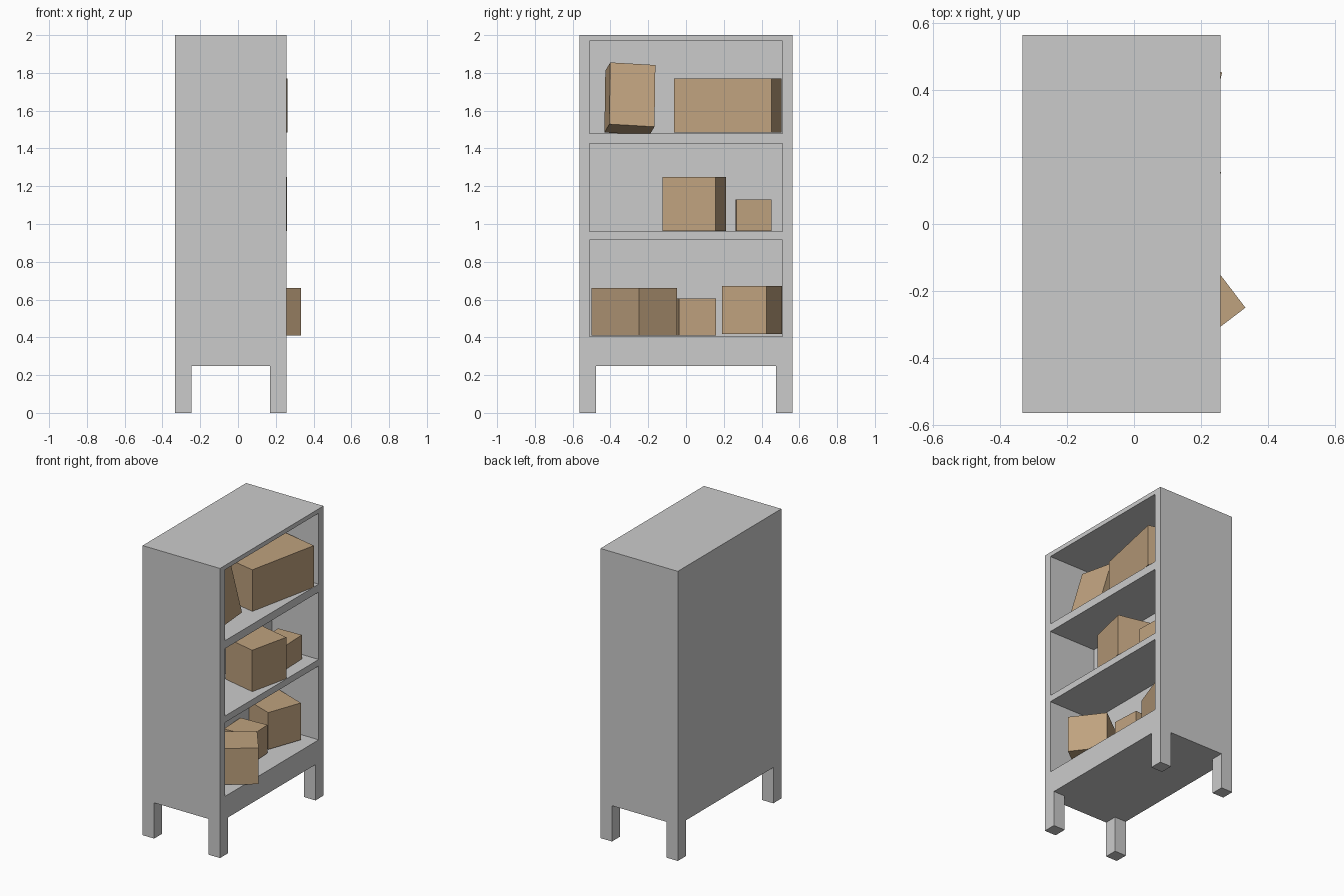
import bpy, bmesh
from math import radians
from mathutils import Vector, Euler

if "Cube" in bpy.data.objects:
    bpy.data.objects.remove(bpy.data.objects["Cube"])

X0, X1, Y, Z0, Z1 = -0.333, 0.258, 0.565, 0.247, 2.0
BACK_X = -0.10                      # depth of the shelf bays
BAY_Y = 0.512                       # half width of the bays
BAYS = [(0.405, 0.915), (0.96, 1.425), (1.48, 1.97)]
LEG = 0.088


def finish(bm, name):
    bmesh.ops.recalc_face_normals(bm, faces=bm.faces)
    mesh = bpy.data.meshes.new(name)
    bm.to_mesh(mesh)
    bm.free()
    obj = bpy.data.objects.new(name, mesh)
    bpy.context.collection.objects.link(obj)
    return obj


def cuboid(size):
    bm = bmesh.new()
    bmesh.ops.create_cube(bm, size=1)
    bmesh.ops.scale(bm, vec=size, verts=bm.verts)
    return bm


def cut(bm, axis, value):
    co, no = Vector(), Vector()
    co[axis], no[axis] = value, 1
    bmesh.ops.bisect_plane(bm, geom=bm.verts[:] + bm.edges[:] + bm.faces[:],
                           plane_co=co, plane_no=no)


def push(bm, faces, offset):
    res = bmesh.ops.extrude_face_region(bm, geom=faces)
    verts = [g for g in res["geom"] if isinstance(g, bmesh.types.BMVert)]
    bmesh.ops.translate(bm, vec=offset, verts=verts)
    bmesh.ops.delete(bm, geom=[f for f in faces if f.is_valid], context="FACES")


# Cabinet body
bm = cuboid((X1 - X0, 2 * Y, Z1 - Z0))
bmesh.ops.translate(bm, vec=((X0 + X1) / 2, 0, (Z0 + Z1) / 2), verts=bm.verts)
for s in (-1, 1):
    cut(bm, 1, s * BAY_Y)
    cut(bm, 1, s * (Y - LEG))
for x in (X0 + LEG, X1 - LEG):
    cut(bm, 0, x)
for bay in BAYS:
    for z in bay:
        cut(bm, 2, z)
bm.normal_update()

# Legs, drawn down from the corners of the underside
corners = []
for f in bm.faces:
    c = f.calc_center_median()
    if f.normal.z < -0.9 and abs(c.y) > Y - LEG and not X0 + LEG < c.x < X1 - LEG:
        corners.append(f)
push(bm, corners, (0, 0, -Z0))

# Three open bays, pushed in from the right side
for low, high in BAYS:
    bm.normal_update()
    faces = []
    for f in bm.faces:
        c = f.calc_center_median()
        if f.normal.x > 0.9 and c.x > X1 - 0.001 and abs(c.y) < BAY_Y and low < c.z < high:
            faces.append(f)
    push(bm, faces, (BACK_X - X1, 0, 0))
finish(bm, "cabinet")

# Cardboard boxes: name, size, centre, rotation in degrees
card = bpy.data.materials.new("cardboard")
card.diffuse_color = (0.52, 0.36, 0.21, 1)
card.use_nodes = True
card.node_tree.nodes["Principled BSDF"].inputs["Base Color"].default_value = card.diffuse_color
BOXES = [
    ("lower_long_box", (0.415, 0.253, 0.25), (0.091, -0.275, 0.535), (0, 0, 37.3)),
    ("lower_small_box", (0.20, 0.195, 0.195), (0.02, 0.055, 0.508), (0, 0, 3)),
    ("lower_wide_box", (0.24, 0.25, 0.255), (0.027, 0.35, 0.545), (0, 0, -20)),
    ("middle_wide_box", (0.25, 0.287, 0.286), (0.106, 0.044, 1.107), (0, 0, -13)),
    ("middle_small_box", (0.177, 0.185, 0.166), (0.086, 0.357, 1.046), (0, 0, 2)),
    ("upper_long_box", (0.26, 0.527, 0.287), (0.081, 0.222, 1.627), (0, 0, -12)),
    ("upper_leaning_box", (0.163, 0.242, 0.34), (0.041, -0.297, 1.663), (-3.4, -15.7, 9.5)),
]
for name, size, centre, angles in BOXES:
    obj = finish(cuboid(size), name)
    obj.location = centre
    obj.rotation_euler = Euler([radians(a) for a in angles])
    obj.data.materials.append(card)
